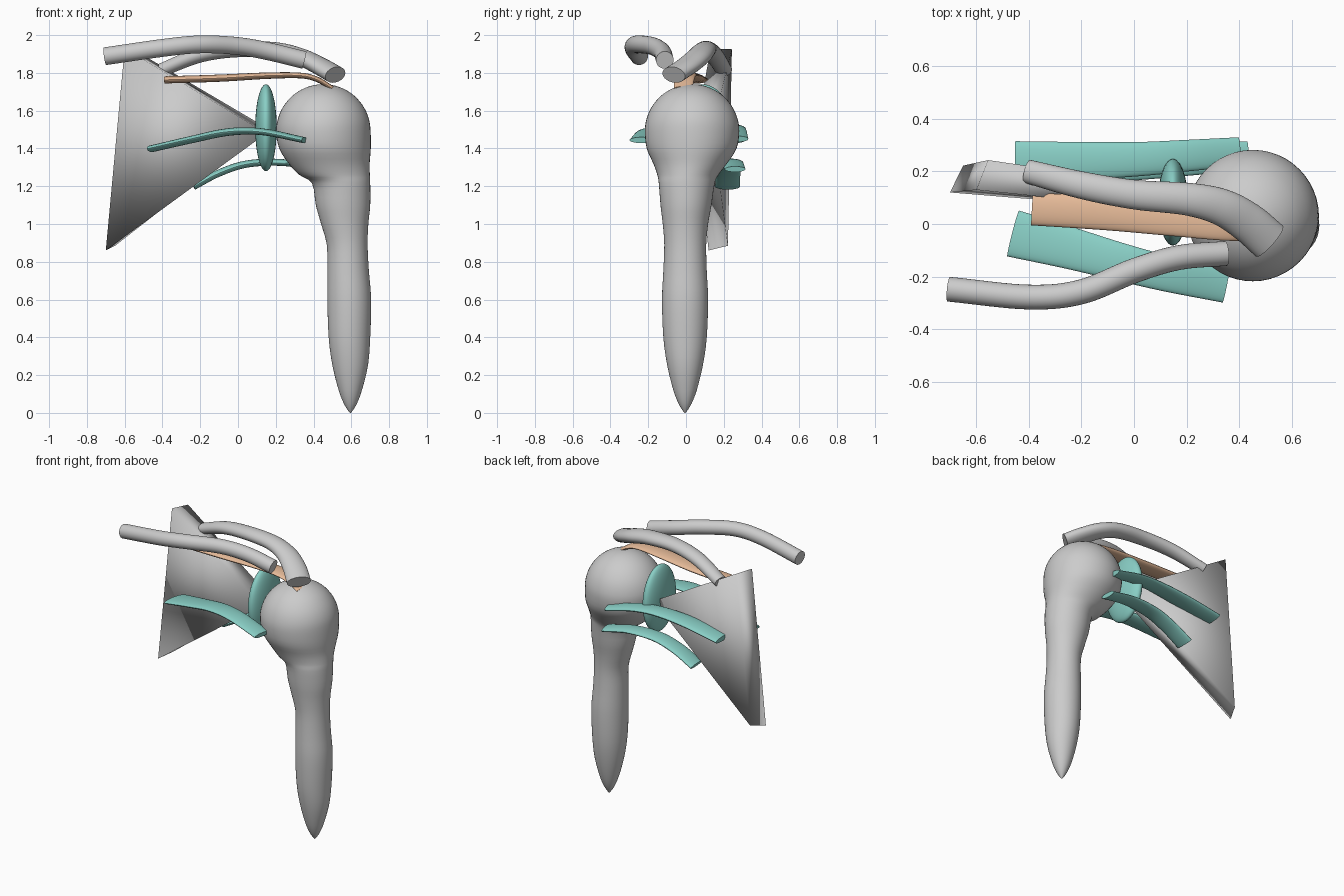
import bpy, bmesh, math
from mathutils import Vector

if "Cube" in bpy.data.objects:
    bpy.data.objects.remove(bpy.data.objects["Cube"])


def material(name, rgb):
    m = bpy.data.materials.new(name)
    m.diffuse_color = (*rgb, 1)
    m.use_nodes = True
    m.node_tree.nodes["Principled BSDF"].inputs["Base Color"].default_value = m.diffuse_color
    return m


TEAL = material("teal", (0.25, 0.62, 0.56))
ORANGE = material("orange", (0.80, 0.50, 0.32))


def spline(pts, steps):
    """Catmull-Rom through points of any dimension."""
    out = []
    ext = [[2 * a - b for a, b in zip(pts[0], pts[1])], *pts,
           [2 * a - b for a, b in zip(pts[-1], pts[-2])]]
    for i in range(1, len(ext) - 2):
        for s in range(steps):
            t = s / steps
            out.append([0.5 * (2 * b + (c - a) * t + (2 * a - 5 * b + 4 * c - d) * t * t
                               + (3 * b - a - 3 * c + d) * t ** 3)
                        for a, b, c, d in zip(*ext[i - 1:i + 3])])
    return out + [list(pts[-1])]


def finish(bm, name, mat=None, angle=40):
    bmesh.ops.recalc_face_normals(bm, faces=bm.faces)
    me = bpy.data.meshes.new(name)
    bm.to_mesh(me)
    bm.free()
    ob = bpy.data.objects.new(name, me)
    bpy.context.collection.objects.link(ob)
    if mat:
        me.materials.append(mat)
    bpy.ops.object.select_all(action='DESELECT')
    bpy.context.view_layer.objects.active = ob
    ob.select_set(True)
    bpy.ops.object.shade_smooth_by_angle(angle=math.radians(angle))
    return ob


def loft(name, rings, n=32, mat=None):
    """Rings are (centre, u half axis, v half axis) ellipses."""
    bm = bmesh.new()
    loops = []
    for c, u, v in rings:
        loops.append([bm.verts.new(c + u * math.cos(2 * math.pi * k / n) + v * math.sin(2 * math.pi * k / n))
                      for k in range(n)])
    for a, b in zip(loops, loops[1:]):
        for k in range(n):
            bm.faces.new((a[k], a[(k + 1) % n], b[(k + 1) % n], b[k]))
    bm.faces.new(loops[0])
    bm.faces.new(loops[-1])
    return finish(bm, name, mat)


def sweep(name, pts, mat=None):
    """Path points are x, y, z, half width, half thickness."""
    p = spline(pts, 8)
    rings = []
    for i, q in enumerate(p):
        t = (Vector(p[min(i + 1, len(p) - 1)][:3]) - Vector(p[max(i - 1, 0)][:3])).normalized()
        side = t.cross(Vector((0, 0, 1))).normalized()
        rings.append((Vector(q[:3]), side * q[3], side.cross(t) * q[4]))
    return loft(name, rings, 28, mat)


# Humerus: round head flowing into a tapered shaft (z, left, right, y half, y centre)
prof = []
for deg in (1, 10, 20, 32, 45, 60, 75, 90):
    r = 0.25 * math.sin(math.radians(deg))
    prof.append((1.49 + 0.25 * math.cos(math.radians(deg)), 0.452 - r, 0.452 + r, r, 0.032))
prof += [(1.40, .218, .703, .238, .03), (1.32, .268, .697, .195, .022), (1.26, .325, .698, .162, .01),
         (1.215, .392, .70, .148, .004), (1.10, .412, .70, .135, 0), (1.0, .44, .69, .12, -.003),
         (.89, .47, .686, .111, -.004), (.75, .473, .693, .115, -.005), (.6, .473, .705, .122, -.005),
         (.4, .48, .70, .115, -.005), (.25, .50, .688, .094, -.005), (.12, .533, .656, .062, -.005),
         (.05, .56, .63, .035, -.005), (.012, .583, .607, .012, -.005), (0, .593, .597, .002, -.005)]
loft("humerus", [(Vector(((l + r) / 2, cy, z)), Vector(((r - l) / 2, 0, 0)), Vector((0, ry, 0)))
                 for z, l, r, ry, cy in spline(prof, 3)], 48)

# Scapula blade: thick triangle narrowing to the socket
bm = bmesh.new()
front = [bm.verts.new(v) for v in ((-.60, .13, 1.93), (-.70, .12, .86), (.15, .05, 1.48))]
back = [bm.verts.new(v) for v in ((-.555, .243, 1.925), (-.65, .222, .885), (.15, .14, 1.51))]
bm.faces.new(front)
bm.faces.new(back[::-1])
for i in range(3):
    j = (i + 1) % 3
    bm.faces.new((front[i], back[i], back[j], front[j]))
finish(bm, "scapula_blade", angle=180)

# Socket: flattened ellipsoid
bm = bmesh.new()
bmesh.ops.create_uvsphere(bm, u_segments=40, v_segments=24, radius=1)
for v in bm.verts:
    v.co = Vector((0.148 + v.co.x * .057, 0.083 + v.co.y * .165, 1.51 + v.co.z * .23))
finish(bm, "socket", TEAL)

# Collar bone and scapular spine
sweep("clavicle", [(x, y, z, .047, .047) for x, y, z in (
    (-.705, -.248, 1.888), (-.4, -.278, 1.932), (-.2, -.258, 1.951), (0, -.178, 1.942),
    (.17, -.128, 1.912), (.35, -.112, 1.868))])
sweep("scapular_spine", [
    (-.405, .20, 1.815, .045, .036), (-.2, .148, 1.895, .052, .04), (0, .112, 1.925, .056, .042),
    (.2, .095, 1.918, .062, .044), (.33, .065, 1.885, .07, .046), (.43, .008, 1.838, .076, .046),
    (.515, -.065, 1.79, .078, .046)])

# Muscle straps
sweep("top_strap", [
    (-.388, .057, 1.763, .062, .019), (-.1, .04, 1.772, .064, .019), (.15, .016, 1.785, .062, .017),
    (.33, -.004, 1.786, .058, .015), (.42, -.01, 1.765, .054, .014), (.50, -.014, 1.718, .048, .012)], ORANGE)
sweep("front_strap", [
    (-.46, -.036, 1.398, .09, .018), (-.25, -.09, 1.446, .08, .019), (-.05, -.145, 1.487, .072, .02),
    (.13, -.19, 1.488, .068, .018), (.35, -.235, 1.444, .065, .016)], TEAL)
sweep("back_upper_strap", [
    (-.45, .237, 1.445, .078, .019), (-.2, .24, 1.488, .072, .02), (.02, .247, 1.507, .065, .02),
    (.2, .26, 1.496, .06, .018), (.402, .275, 1.45, .055, .016)], TEAL)
sweep("back_lower_strap", [
    (-.235, .22, 1.198, .066, .018), (-.1, .224, 1.27, .064, .019), (.05, .232, 1.318, .062, .019),
    (.24, .245, 1.325, .058, .018), (.435, .26, 1.29, .055, .015)], TEAL)
